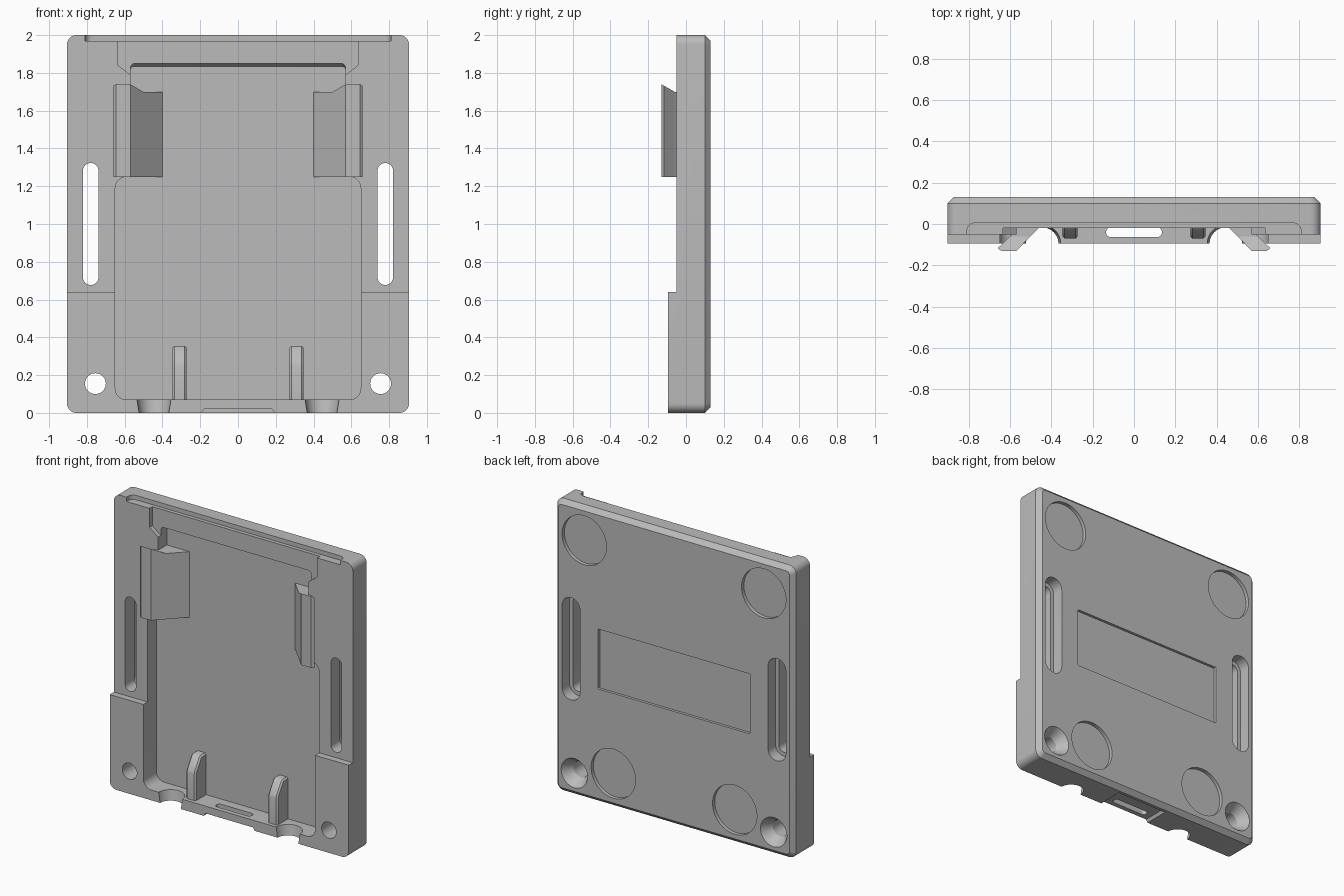
import bpy, bmesh, math

cube = bpy.data.objects.get("Cube")
if cube:
    bpy.data.objects.remove(cube, do_unlink=True)

grey = bpy.data.materials.new("plain grey")
grey.use_nodes = True
color = (0.5, 0.5, 0.5, 1)
grey.diffuse_color = color
grey.node_tree.nodes["Principled BSDF"].inputs["Base Color"].default_value = color

FRONT, STEP, FLOOR, BACK = -0.095, -0.05, 0.045, 0.13


def along_y(u, v, d):
    return (u, d, v)


def along_z(u, v, d):
    return (u, v, d)


def along_x(u, v, d):
    return (d, u, v)


def loft(name, sections, place=along_y):
    """Join equal-length outlines, each given as (points, depth), into a closed solid."""
    bm = bmesh.new()
    rings = [[bm.verts.new(place(u, v, d)) for u, v in pts] for pts, d in sections]
    n = len(rings[0])
    for a, b in zip(rings, rings[1:]):
        for i in range(n):
            j = (i + 1) % n
            bm.faces.new((a[i], a[j], b[j], b[i]))
    bm.faces.new(rings[0])
    bm.faces.new(rings[-1])
    bmesh.ops.recalc_face_normals(bm, faces=bm.faces)
    mesh = bpy.data.meshes.new(name)
    bm.to_mesh(mesh)
    bm.free()
    obj = bpy.data.objects.new(name, mesh)
    bpy.context.collection.objects.link(obj)
    mesh.materials.append(grey)
    return obj


def rounded(cx, cy, w, h, r, steps=8):
    pts = []
    for k, (sx, sy) in enumerate([(1, 1), (-1, 1), (-1, -1), (1, -1)]):
        for i in range(steps + 1):
            a = math.pi / 2 * (k + i / steps)
            pts.append((cx + sx * (w / 2 - r) + r * math.cos(a),
                        cy + sy * (h / 2 - r) + r * math.sin(a)))
    return pts


def circle(cx, cy, r, n=48):
    return [(cx + r * math.cos(2 * math.pi * i / n),
             cy + r * math.sin(2 * math.pi * i / n)) for i in range(n)]


def apply_modifiers(obj):
    bpy.context.view_layer.objects.active = obj
    for mod in list(obj.modifiers):
        bpy.ops.object.modifier_apply(modifier=mod.name)


def cut(sections, place=along_y):
    cutter = loft("cutter", sections, place)
    mod = body.modifiers.new("cut", "BOOLEAN")
    mod.operation, mod.solver, mod.object = "DIFFERENCE", "EXACT", cutter
    apply_modifiers(body)
    bpy.data.objects.remove(cutter, do_unlink=True)


# Plate with rounded corners and a chamfered back edge
outline = rounded(0, 1, 1.81, 2, 0.05)
body = loft("mounting_plate", [(outline, FRONT), (outline, 0.1),
                               (rounded(0, 1, 1.75, 1.94, 0.025), BACK)])

# Thinner upper part
upper = rounded(0, 1.64, 3, 2, 0.01)
cut([(upper, -0.3), (upper, STEP)])

# Main pocket: wide below, narrow between the clips
wide = rounded(0, 0.66, 1.3, 1.18, 0.06)
cut([(wide, -0.3), (wide, FLOOR)])
narrow = rounded(0, 1.425, 1.14, 0.85, 0.025)
cut([(narrow, -0.3), (narrow, 0.025), (rounded(0, 1.425, 1.14, 0.82, 0.02), FLOOR)])

# Shallow recess above the pocket and notch along the top edge
half = [(0.57, 1.7), (0.57, 1.79), (0.635, 1.84), (0.635, 1.98)]
recess = half + [(-x, z) for x, z in reversed(half)]
cut([(recess, -0.3), (recess, -0.02)])
notch = rounded(0, -0.1, 1.62, 0.21, 0.04)
cut([(notch, 1.97), (notch, 2.1)], along_z)

# Shallow notch and slot in the bottom edge
bottom = [(-0.2, -0.01), (0.2, -0.01), (0.18, 0.02), (-0.18, 0.02)]
cut([(bottom, -0.3), (bottom, 0.08)])
port = rounded(0, -0.04, 0.27, 0.045, 0.02)
cut([(port, -0.1), (port, 0.1)], along_z)

# Shallow label panel in the back
label = rounded(0, 0.985, 1.15, 0.41, 0.005)
cut([(label, 0.112), (label, 0.3)])

for s in (-1, 1):
    # Conical channels through the bottom wall
    cut([(circle(s * 0.445, FRONT, 0.077), -0.01),
         (circle(s * 0.445, FRONT, 0.093), 0.09)], along_z)
    # Strap slots, wider at the back
    slot = rounded(s * 0.78, 1.0, 0.082, 0.645, 0.04)
    cut([(slot, -0.3), (slot, 0.3)])
    wider = rounded(s * 0.78, 1.0, 0.135, 0.7, 0.066)
    cut([(wider, 0.05), (wider, 0.3)])
    # Countersunk screw holes
    hole = circle(s * 0.755, 0.155, 0.055)
    cut([(hole, -0.3), (hole, 0.3)])
    cut([(hole, 0.06), (circle(s * 0.755, 0.155, 0.1), BACK), (circle(s * 0.755, 0.155, 0.1), 0.3)])
    # Round pad recesses in the back
    for x, z in ((0.68, 1.77), (0.46, 0.23)):
        pad = circle(s * x, z, 0.168)
        cut([(pad, 0.105), (pad, 0.3)])

parts = [body]
for s, side in ((-1, "right"), (1, "left")):
    # Clip: a wedge rising from the pocket floor with an overhanging nose
    root = [(0.395, 0.05), (0.502, -0.06), (0.602, -0.06), (0.585, -0.04), (0.585, 0.05)]
    root = [(s * x, y) for x, y in root]
    parts.append(loft(side + "_clip_root", [(root, 1.25), (root, 1.7)], along_z))
    nose = [(0.502, -0.06), (0.57, -0.13), (0.645, -0.13), (0.66, -0.117), (0.602, -0.06)]
    clip = loft(side + "_clip_nose", [([(s * x, y) for x, y in nose], z) for z in (1.25, 1.7)], along_z)
    for v in clip.data.vertices:
        if v.co.z > 1.5:
            v.co.z += 0.04 * (-0.06 - v.co.y) / 0.07
    parts.append(clip)

    # Post with a sloped top beside the bottom wall
    side_view = [(0.06, 0.05), (-0.07, 0.05), (-0.07, 0.26), (-0.01, 0.355), (0.06, 0.355)]
    post = loft(side + "_post", [(side_view, s * 0.31 - 0.037), (side_view, s * 0.31 + 0.037)], along_x)
    bevel = post.modifiers.new("bevel", "BEVEL")
    bevel.width, bevel.segments = 0.01, 1
    apply_modifiers(post)
    parts.append(post)

# Smooth curved walls, keep hard edges
for obj in bpy.context.view_layer.objects:
    obj.select_set(obj in parts)
bpy.context.view_layer.objects.active = body
bpy.ops.object.shade_smooth_by_angle(angle=math.radians(30))
